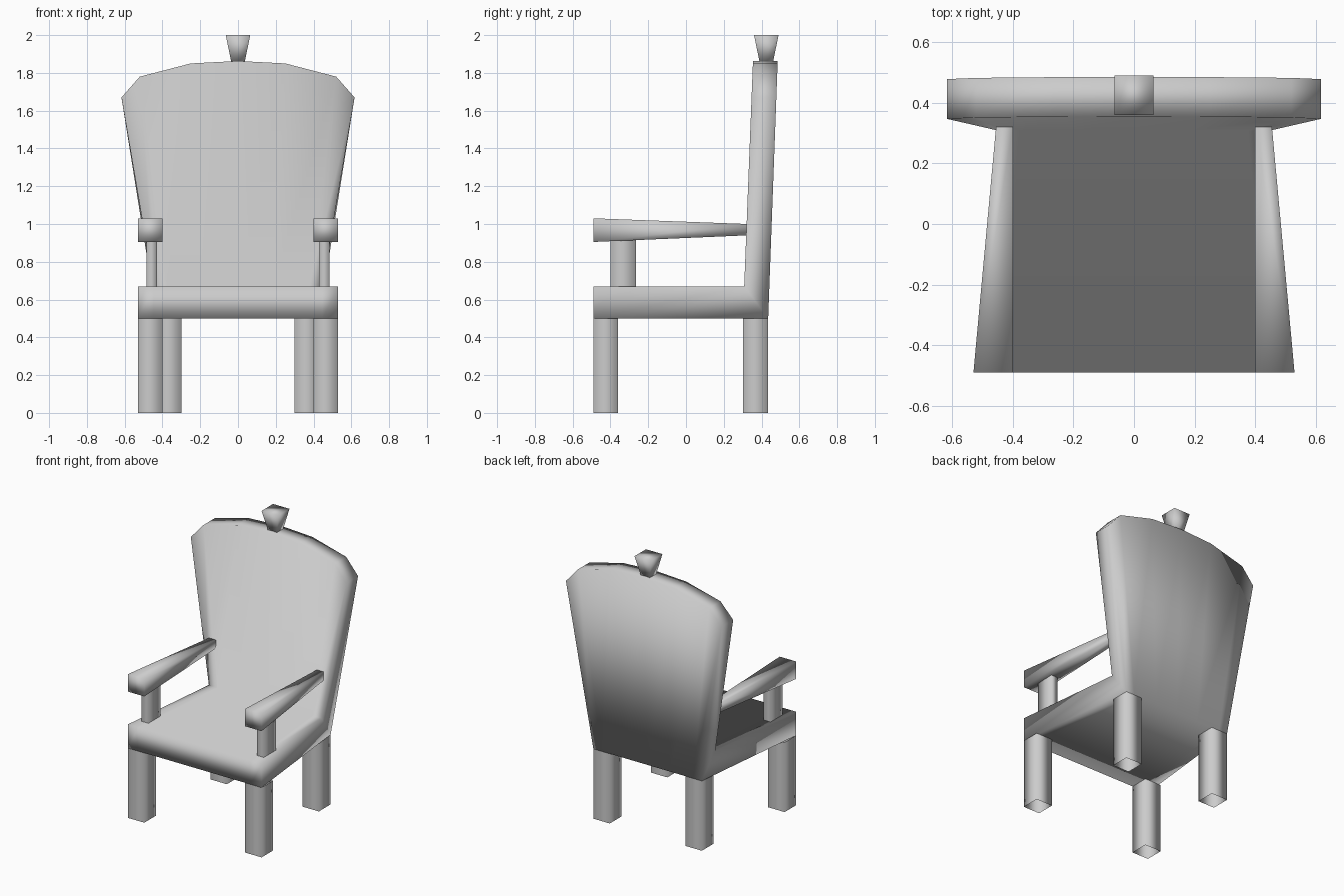
import bpy, bmesh

if "Cube" in bpy.data.objects:
    bpy.data.objects.remove(bpy.data.objects["Cube"])

mat = bpy.data.materials.new("pale grey")
mat.diffuse_color = (0.6, 0.6, 0.6, 1)
mat.use_nodes = True
mat.node_tree.nodes["Principled BSDF"].inputs["Base Color"].default_value = mat.diffuse_color


def finish(name, bm):
    bmesh.ops.recalc_face_normals(bm, faces=bm.faces[:])
    for f in bm.faces:
        f.smooth = True
    me = bpy.data.meshes.new(name)
    bm.to_mesh(me)
    bm.free()
    me.materials.append(mat)
    ob = bpy.data.objects.new(name, me)
    bpy.context.collection.objects.link(ob)
    return ob


def loft(name, ring_a, ring_b, cap_a=True, cap_b=True):
    """Four-sided prism between two rings of four points."""
    bm = bmesh.new()
    a = [bm.verts.new(p) for p in ring_a]
    b = [bm.verts.new(p) for p in ring_b]
    for i in range(4):
        j = (i + 1) % 4
        bm.faces.new((a[i], a[j], b[j], b[i]))
    if cap_a:
        bm.faces.new(a)
    if cap_b:
        bm.faces.new(b)
    ob = finish(name, bm)
    if not (cap_a or cap_b):
        # open tube: make sure the walls face outwards
        me = ob.data
        c = sum((v.co for v in me.vertices), me.vertices[0].co * 0) / len(me.vertices)
        if (me.polygons[0].center - c).dot(me.polygons[0].normal) < 0:
            me.flip_normals()
    return ob


def flat_ring(x0, x1, y0, y1, z):
    return [(x0, y0, z), (x1, y0, z), (x1, y1, z), (x0, y1, z)]


def upright_ring(x0, x1, y, z0, z1):
    return [(x0, y, z0), (x1, y, z0), (x1, y, z1), (x0, y, z1)]


# Seat and back: one L-shaped profile swept across, following the arched top
arch = [(-0.617, 1.67), (-0.52, 1.78), (-0.25, 1.85), (0, 1.863),
        (0.25, 1.85), (0.52, 1.78), (0.617, 1.67)]
bm = bmesh.new()
cols = []
for x, z in arch:
    f = x / 0.617
    profile = [(0.53 * f, -0.49, 0.50), (0.53 * f, -0.49, 0.67),
               (0.447 * f, 0.308, 0.67),
               (x, 0.308 + (z - 0.67) * 0.039, z),
               (x, 0.435 + (z - 0.50) * 0.037, z),
               (0.43 * f, 0.435, 0.50)]
    cols.append([bm.verts.new(p) for p in profile])
for a, b in zip(cols, cols[1:]):
    for i in range(6):
        j = (i + 1) % 6
        bm.faces.new((a[i], a[j], b[j], b[i]))
for c in (cols[0], cols[-1]):
    bm.faces.new((c[0], c[1], c[2], c[5]))
    bm.faces.new((c[2], c[3], c[4], c[5]))
finish("seat_and_back", bm)

# Legs, arm posts and armrests on both sides
for s, side in ((-1, "left"), (1, "right")):
    for name, x0, x1, y0, y1, z0, z1 in (
            ("front_leg", 0.40, 0.53, -0.49, -0.36, 0, 0.50),
            ("back_leg", 0.30, 0.43, 0.302, 0.435, 0, 0.50),
            ("arm_post", 0.43, 0.485, -0.40, -0.265, 0.67, 0.92)):
        loft(f"{name}_{side}", flat_ring(s * x0, s * x1, y0, y1, z0),
             flat_ring(s * x0, s * x1, y0, y1, z1), False, False)
    loft(f"armrest_{side}", upright_ring(s * 0.40, s * 0.53, -0.49, 0.905, 1.03),
         upright_ring(s * 0.40, s * 0.455, 0.325, 0.94, 1.0))

# Flared knob on top of the back
loft("top_knob", flat_ring(-0.035, 0.035, 0.39, 0.46, 1.855),
     flat_ring(-0.065, 0.065, 0.36, 0.49, 2.0))
